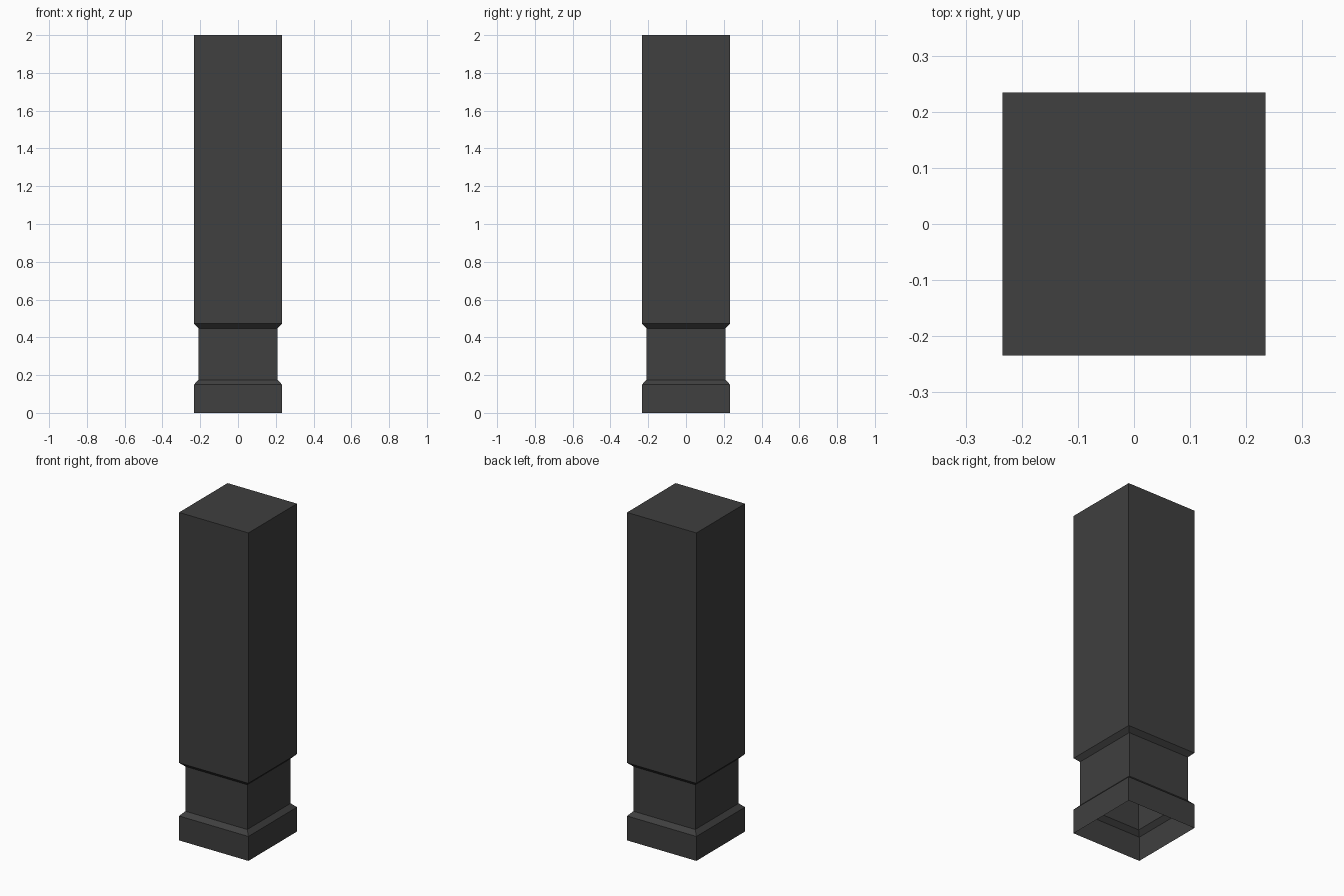
import bpy
import bmesh

cube = bpy.data.objects.get("Cube")
if cube:
    bpy.data.objects.remove(cube, do_unlink=True)

# One dark grey material
grey = bpy.data.materials.new("dark_grey")
grey.use_nodes = True
colour = (0.05, 0.05, 0.05, 1.0)
grey.diffuse_color = colour
grey.node_tree.nodes["Principled BSDF"].inputs["Base Color"].default_value = colour

WIDE, NECK = 0.234, 0.209

# Half width and height, from the open foot to the closed top
profile = [
    (WIDE, 0.0), (WIDE, 0.149),      # plinth
    (NECK, 0.175), (NECK, 0.448),    # chamfer and neck
    (WIDE, 0.473), (WIDE, 2.0),      # chamfer and shaft
]


def square_ring(bm, half, z):
    corners = ((-1, -1), (1, -1), (1, 1), (-1, 1))
    return [bm.verts.new((x * half, y * half, z)) for x, y in corners]


# Square post: rings skinned into a hollow shell
bm = bmesh.new()
rings = [square_ring(bm, half, z) for half, z in profile]
for low, high in zip(rings, rings[1:]):
    for i in range(4):
        j = (i + 1) % 4
        bm.faces.new((low[i], low[j], high[j], high[i]))
bm.faces.new(rings[-1])

mesh = bpy.data.meshes.new("square_post")
bm.to_mesh(mesh)
bm.free()
mesh.materials.append(grey)
post = bpy.data.objects.new("square_post", mesh)
bpy.context.collection.objects.link(post)
